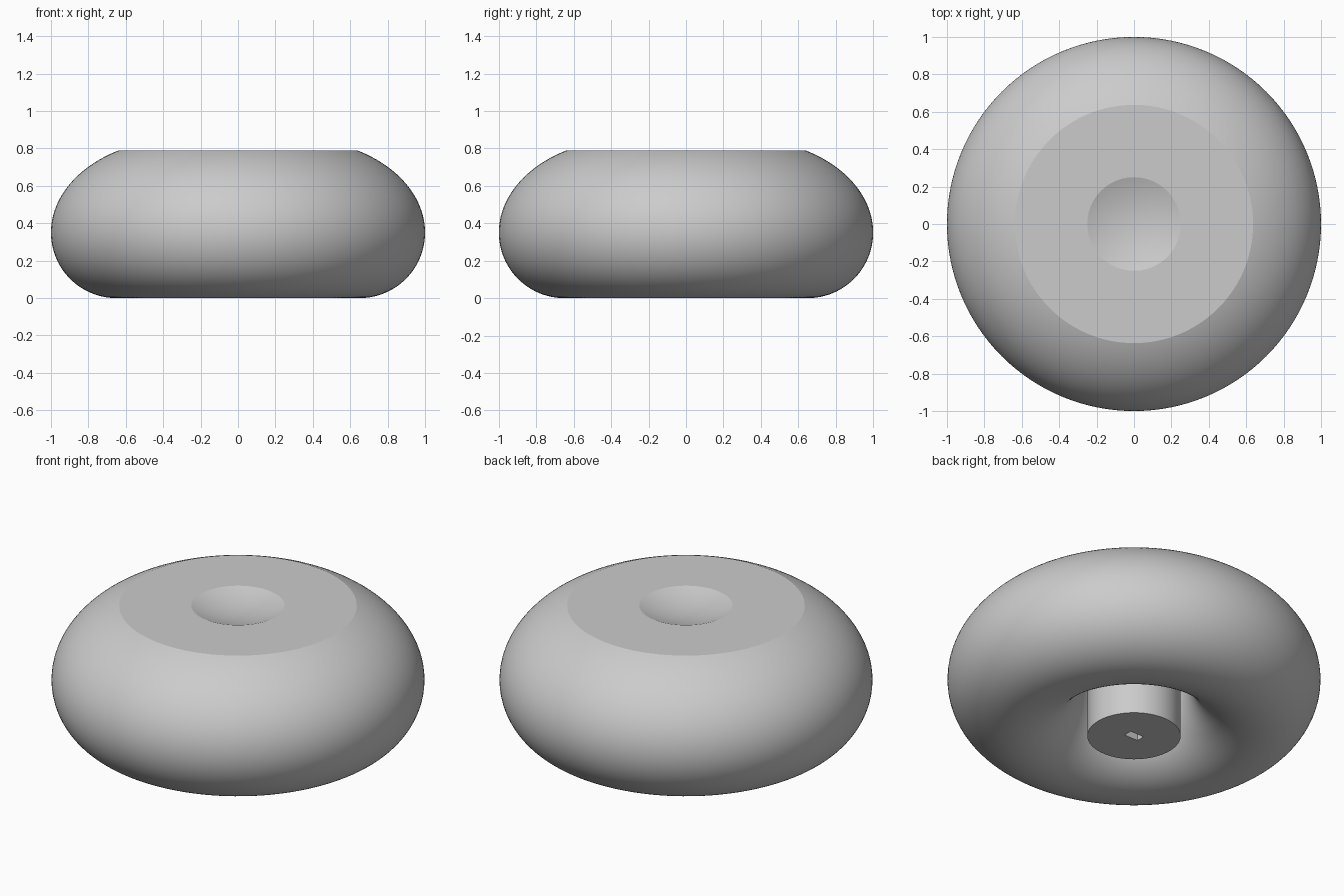
import bpy
import bmesh
from math import sin, cos, pi, radians

if "Cube" in bpy.data.objects:
    bpy.data.objects.remove(bpy.data.objects["Cube"], do_unlink=True)

SEGMENTS = 128
TOP = 0.79        # flat top height
MID = 0.35        # height of the widest ring
RIM = 0.637       # radius of the flat top
HUB = 0.25        # hub and dish radius
CEILING = 0.55    # roof of the hollow underside

grey = bpy.data.materials.new("plain_grey")
grey.use_nodes = True
grey.diffuse_color = (0.6, 0.6, 0.6, 1)
grey.node_tree.nodes["Principled BSDF"].inputs["Base Color"].default_value = (0.6, 0.6, 0.6, 1)


def add_object(name, bm):
    bmesh.ops.recalc_face_normals(bm, faces=bm.faces)
    mesh = bpy.data.meshes.new(name)
    bm.to_mesh(mesh)
    bm.free()
    mesh.materials.append(grey)
    obj = bpy.data.objects.new(name, mesh)
    bpy.context.collection.objects.link(obj)
    return obj


def lathe(name, profile):
    """Revolve (radius, height) points around the z axis."""
    bm = bmesh.new()
    verts = [bm.verts.new((r, 0, z)) for r, z in profile]
    edges = [bm.edges.new(pair) for pair in zip(verts, verts[1:])]
    bmesh.ops.spin(bm, geom=verts + edges, cent=(0, 0, 0), axis=(0, 0, 1),
                   angle=2 * pi, steps=SEGMENTS, use_duplicate=False)
    bmesh.ops.remove_doubles(bm, verts=bm.verts, dist=0.0001)
    return add_object(name, bm)


def smooth(obj, angle):
    bpy.ops.object.select_all(action="DESELECT")
    obj.select_set(True)
    bpy.context.view_layer.objects.active = obj
    bpy.ops.object.shade_smooth_by_angle(angle=radians(angle))


# Shallow finger dish in the middle of the top
profile = []
for i in range(13):
    t = i / 12
    profile.append((HUB * t, TOP - 0.045 * (1 - t * t)))

# Rounded shoulder, from the flat top down to the widest ring
centre, width, height = 0.309, 0.691, 0.5
start = math_start = 1.0754
for i in range(33):
    a = start * (1 - i / 32)
    profile.append((centre + width * cos(a), MID + height * sin(a)))
profile[13] = (RIM, TOP)

# Round underside, curling up into the hollow around the hub
for i in range(1, 65):
    a = -pi * i / 64
    profile.append((0.65 + 0.35 * cos(a), MID + 0.35 * sin(a)))
profile += [(0.3, CEILING), (0, CEILING)]

body = lathe("knob_body", profile)
smooth(body, 15)

# Central hub, flush with the bottom of the body
hub = lathe("hub", [(0, 0), (HUB, 0), (HUB, CEILING + 0.02), (0, CEILING + 0.02)])
smooth(hub, 30)

# Rectangular shaft socket in the hub
bm = bmesh.new()
bmesh.ops.create_cube(bm, size=1)
bmesh.ops.scale(bm, vec=(0.09, 0.05, 0.7), verts=bm.verts)
cutter = add_object("socket_cutter", bm)
cutter.hide_render = True
cutter.hide_set(True)
cut = hub.modifiers.new("socket", "BOOLEAN")
cut.operation = "DIFFERENCE"
cut.solver = "EXACT"
cut.object = cutter
